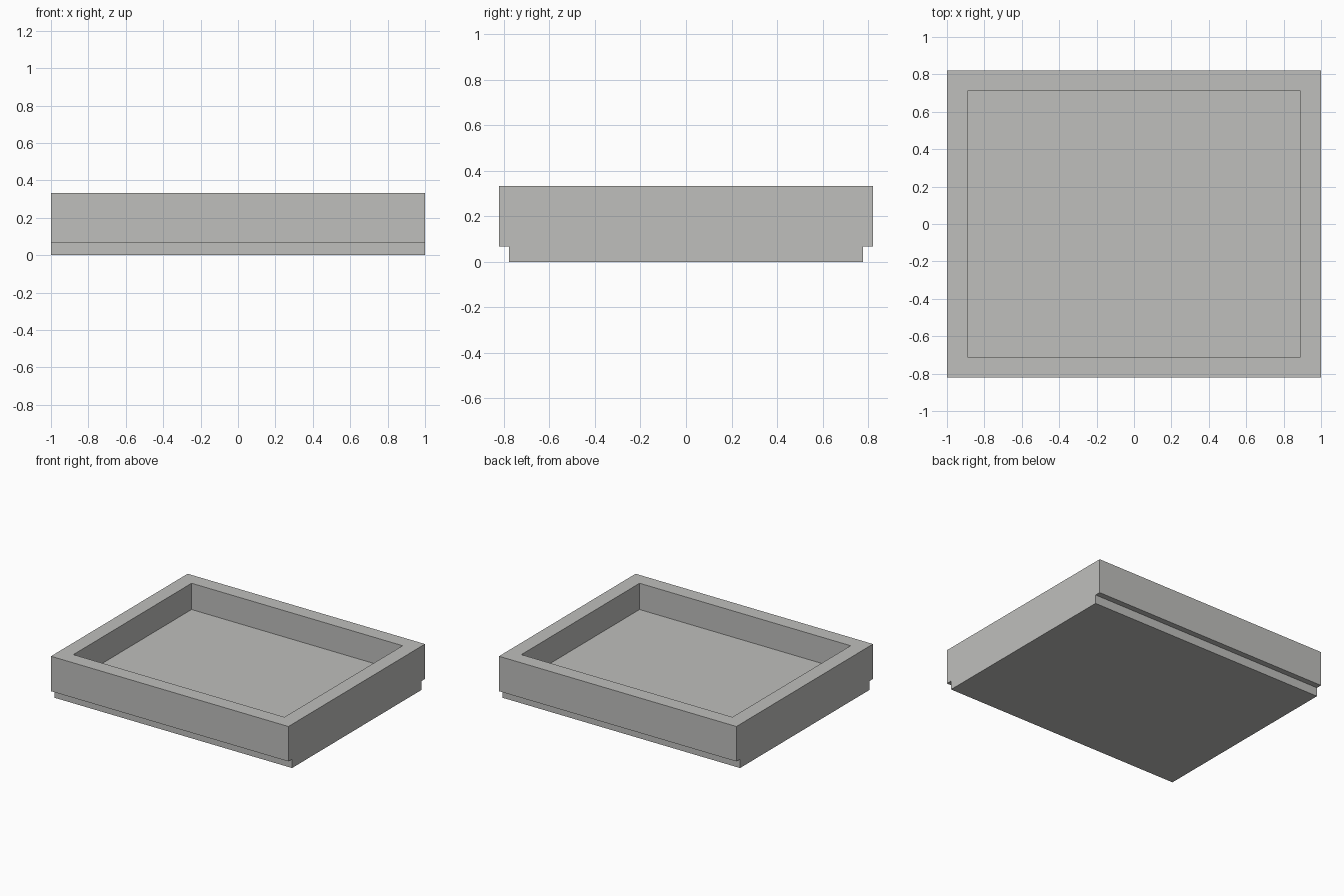
import bpy, bmesh

cube = bpy.data.objects.get("Cube")
if cube:
    bpy.data.objects.remove(cube, do_unlink=True)

HALF_X, HALF_Y, HEIGHT = 1.0, 0.822, 0.333
FOOT_Y, STEP_Z = 0.778, 0.067
WALL, FLOOR_Z = 0.111, 0.133

# Single warm grey
grey = bpy.data.materials.new("warm_grey")
grey.use_nodes = True
colour = (0.52, 0.52, 0.505, 1)
grey.diffuse_color = colour
grey.node_tree.nodes["Principled BSDF"].inputs["Base Color"].default_value = colour

# Stepped side profile, swept along x
half = [(FOOT_Y, 0), (FOOT_Y, STEP_Z), (HALF_Y, STEP_Z), (HALF_Y, HEIGHT)]
profile = half + [(-y, z) for y, z in reversed(half)]
bm = bmesh.new()
end = bm.faces.new([bm.verts.new((-HALF_X, y, z)) for y, z in profile])
sweep = bmesh.ops.extrude_face_region(bm, geom=[end])
bmesh.ops.translate(bm, vec=(2 * HALF_X, 0, 0),
                    verts=[g for g in sweep["geom"] if isinstance(g, bmesh.types.BMVert)])
bmesh.ops.recalc_face_normals(bm, faces=bm.faces)

# Rim around the top, then the recess sunk to the tray floor
bm.normal_update()
top = max(bm.faces, key=lambda f: f.calc_center_median().z)
bmesh.ops.inset_region(bm, faces=[top], thickness=WALL, use_even_offset=True)
recess = bmesh.ops.extrude_discrete_faces(bm, faces=[top])["faces"][0]
bmesh.ops.translate(bm, vec=(0, 0, FLOOR_Z - HEIGHT), verts=recess.verts)
bmesh.ops.recalc_face_normals(bm, faces=bm.faces)

mesh = bpy.data.meshes.new("tray")
bm.to_mesh(mesh)
bm.free()
mesh.materials.append(grey)
tray = bpy.data.objects.new("tray", mesh)
bpy.context.collection.objects.link(tray)
